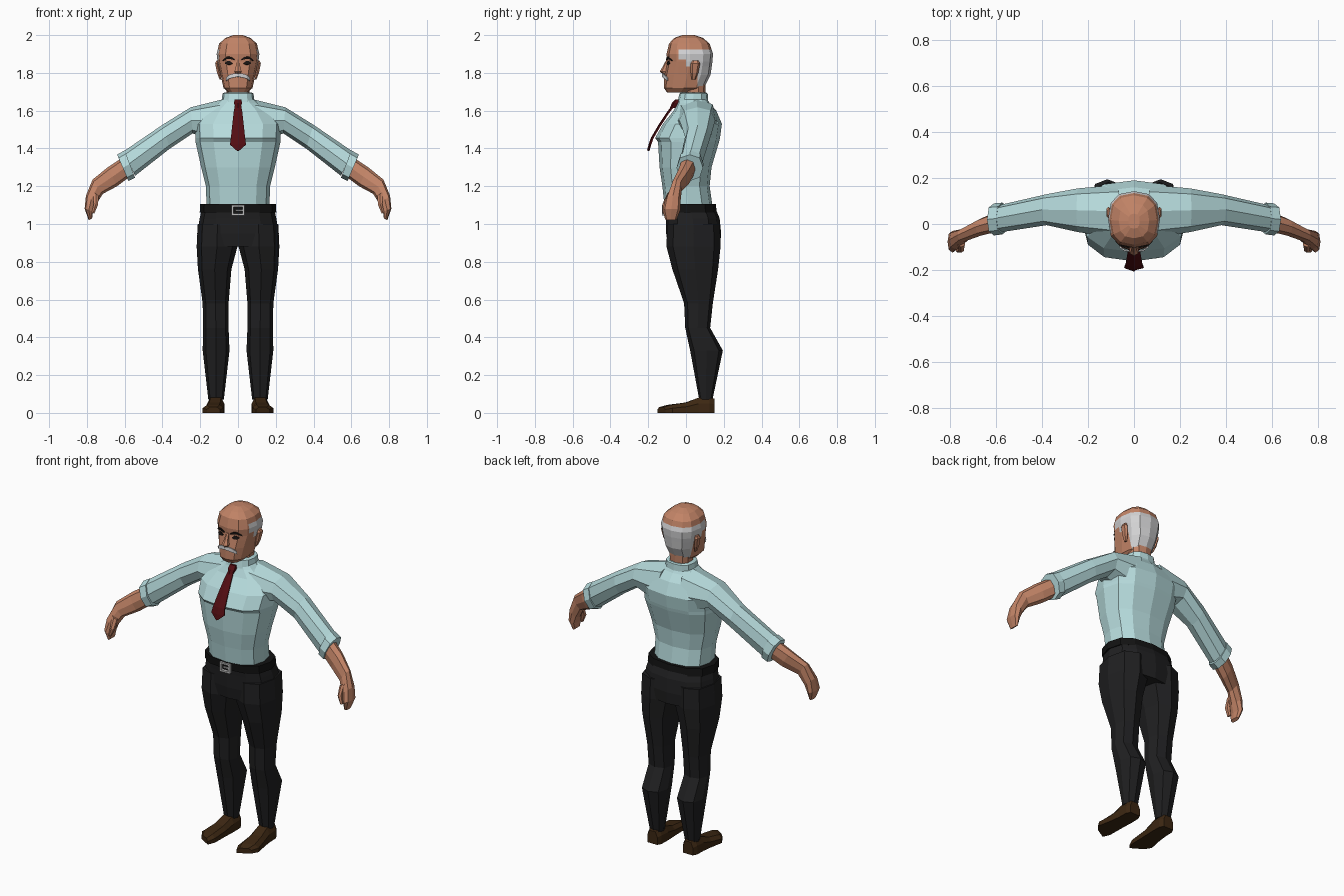
import bpy, bmesh
from math import sin, cos, pi, copysign
from mathutils import Vector
from mathutils.bvhtree import BVHTree

cube = bpy.data.objects.get("Cube")
if cube:
    bpy.data.objects.remove(cube)


def material(name, r, g, b):
    m = bpy.data.materials.new(name)
    m.use_nodes = True
    m.diffuse_color = (r, g, b, 1)
    bsdf = next(n for n in m.node_tree.nodes if n.type == 'BSDF_PRINCIPLED')
    bsdf.inputs["Base Color"].default_value = (r, g, b, 1)
    bsdf.inputs["Roughness"].default_value = 0.9
    return m


SKIN = material("skin", .54, .23, .135)
SHIRT = material("pale_blue_shirt", .47, .71, .72)
TROUSER = material("charcoal_trousers", .014, .014, .015)
BELT = material("black_belt", .006, .006, .006)
SHOE = material("brown_leather", .045, .02, .006)
TIE = material("dark_red_tie", .085, .004, .006)
HAIR = material("white_hair", .65, .65, .66)
METAL = material("silver_buckle", .5, .5, .5)
DARK = material("dark_eyes", .01, .007, .006)


def finish(name, bm, mats, mirror=False, thick=0):
    bmesh.ops.recalc_face_normals(bm, faces=bm.faces)
    me = bpy.data.meshes.new(name)
    bm.to_mesh(me)
    bm.free()
    ob = bpy.data.objects.new(name, me)
    bpy.context.collection.objects.link(ob)
    for m in mats:
        me.materials.append(m)
    if mirror:
        ob.modifiers.new("Mirror", 'MIRROR').use_mirror_merge = False
    if thick:
        mod = ob.modifiers.new("Solidify", 'SOLIDIFY')
        mod.thickness, mod.offset = thick, 0
    return ob


def loft_mesh(rings, caps=True):
    bm = bmesh.new()
    rows = [[bm.verts.new(p) for p in r] for r in rings]
    n = len(rows[0])
    for a, b in zip(rows, rows[1:]):
        for i in range(n):
            bm.faces.new((a[i], a[(i + 1) % n], b[(i + 1) % n], b[i]))
    if caps:
        bm.faces.new(rows[0])
        bm.faces.new(rows[-1])
    return bm


def loft(name, rings, mat, mirror=False):
    return finish(name, loft_mesh(rings), [mat], mirror)


def spow(v, p):
    return copysign(abs(v) ** p, v)


def oval(c, u, v, n, p):
    """Rounded section spanned by half axes u and v, first point at -v."""
    return [c + u * spow(sin(2 * pi * i / n), p) - v * spow(cos(2 * pi * i / n), p)
            for i in range(n)]


def level(z, x0, x1, y0, y1, n=12, p=.8):
    return oval(Vector(((x0 + x1) / 2, (y0 + y1) / 2, z)), Vector(((x1 - x0) / 2, 0, 0)),
                Vector((0, (y1 - y0) / 2, 0)), n, p)


def centred(rows, n=12, p=.8):
    return [level(z, -w, w, y0, y1, n, p) for z, w, y0, y1 in rows]


def limb(rows, n=8, p=.85):
    """Sections given by top and bottom (x, z) and a y range."""
    out = []
    for tx, tz, bx, bz, y0, y1 in rows:
        mid = Vector(((tx + bx) / 2, (y0 + y1) / 2, (tz + bz) / 2))
        out.append(oval(mid, Vector(((tx - bx) / 2, 0, (tz - bz) / 2)),
                        Vector((0, (y1 - y0) / 2, 0)), n, p))
    return out


# Shirt body with a chest crease, and the collar
loft("shirt_body", centred([
    (1.06, .165, -.11, .145), (1.20, .17, -.125, .125), (1.30, .195, -.14, .135),
    (1.435, .225, -.148, .175), (1.455, .225, -.163, .18), (1.53, .23, -.122, .19),
    (1.60, .17, -.065, .16), (1.64, .11, -.045, .125), (1.665, .08, -.035, .11)]), SHIRT)
loft("collar", centred([(1.645, .088, -.045, .118), (1.69, .082, -.035, .115),
                        (1.695, .074, -.028, .108)]), SHIRT)

# Sleeves, rolled cuffs, forearms with curled hands, thumbs
loft("sleeve", limb([
    (.06, 1.665, .10, 1.42, -.06, .17), (.25, 1.618, .24, 1.48, -.035, .155),
    (.40, 1.525, .36, 1.40, -.005, .13), (.605, 1.385, .545, 1.255, -.035, .085)]), SHIRT, True)
loft("rolled_cuff", limb([
    (.60, 1.39, .545, 1.245, -.045, .093), (.64, 1.367, .58, 1.228, -.05, .09)]), SHIRT, True)
loft("forearm_and_hand", limb([
    (.60, 1.36, .56, 1.26, -.03, .06), (.69, 1.30, .64, 1.20, -.05, .025),
    (.77, 1.235, .715, 1.16, -.078, -.02), (.805, 1.15, .75, 1.105, -.11, -.028),
    (.812, 1.08, .768, 1.065, -.125, -.03), (.79, 1.02, .772, 1.03, -.11, -.05)]), SKIN, True)
loft("thumb", limb([
    (.77, 1.17, .735, 1.15, -.10, -.07), (.765, 1.11, .74, 1.10, -.125, -.09),
    (.775, 1.06, .76, 1.055, -.125, -.10)], 6), SKIN, True)

# Trousers
loft("hips", centred([
    (1.085, .19, -.11, .155), (1.03, .203, -.107, .178), (.95, .216, -.105, .186),
    (.88, .205, -.095, .18)]), TROUSER)
loft("trouser_leg", [level(*r, n=8) for r in [
    (1.0, .005, .213, -.10, .18), (.88, .003, .219, -.103, .183), (.76, .035, .212, -.072, .17),
    (.58, .05, .187, -.01, .142), (.45, .05, .185, -.004, .128), (.33, .045, .187, .022, .195),
    (.07, .075, .157, .07, .14)]], TROUSER, True)

# Belt and buckle frame
loft("belt", centred([(1.06, .203, -.115, .163), (1.105, .2, -.118, .158)]), BELT)


def box(bm, x, y, z, sx, sy, sz):
    r = bmesh.ops.create_cube(bm, size=1)
    bmesh.ops.scale(bm, vec=(sx, sy, sz), verts=r["verts"])
    bmesh.ops.translate(bm, vec=(x, y, z), verts=r["verts"])


bm = bmesh.new()
for s in (-1, 1):
    box(bm, s * .029, -.119, 1.073, .012, .016, .056)
    box(bm, 0, -.119, 1.073 + s * .023, .058, .016, .01)
box(bm, .008, -.12, 1.073, .04, .012, .007)
finish("belt_buckle", bm, [METAL])


# Shoes, splayed at the toe
def shoe_ring(y, x0, x1, h, skew):
    m, w = (x0 + x1) / 2, (x1 - x0) / 2
    pts = [(-1, 0), (1, 0), (1, .6), (.6, 1), (-.6, 1), (-1, .6)]
    return [Vector((m + a * w, y + a * w * skew, b * h)) for a, b in pts]


loft("shoe", [shoe_ring(*r) for r in [
    (.15, .085, .15, .075, 0), (.125, .073, .162, .085, 0), (.065, .072, .164, .08, 0),
    (.0, .075, .172, .055, .1), (-.09, .077, .187, .042, .35),
    (-.13, .095, .165, .03, .6)]], SHOE, True)

# Tie: a flat strip hanging off the chest, plus a knot
bm = bmesh.new()
strip = [(.015, -.062, 1.63), (.022, -.092, 1.59), (.03, -.138, 1.52),
         (.037, -.176, 1.455), (.042, -.188, 1.42), (.006, -.197, 1.388)]
rows = [(bm.verts.new((-w, y, z)), bm.verts.new((0, y - .006, z)), bm.verts.new((w, y, z)))
        for w, y, z in strip]
for a, b in zip(rows, rows[1:]):
    for i in (0, 1):
        bm.faces.new((a[i], a[i + 1], b[i + 1], b[i]))
finish("tie", bm, [TIE], thick=.008)
loft("tie_knot", centred([(1.615, .014, -.085, -.05), (1.64, .024, -.075, -.03),
                          (1.66, .02, -.055, -.025)], 6), TIE)

# Neck and head; cuts along the hairline let whole faces take the hair colour
loft("neck", centred([(1.62, .06, -.015, .10), (1.78, .066, -.015, .105)], 10), SKIN)
bm = loft_mesh(centred([
    (1.695, .05, -.10, .04), (1.72, .077, -.117, .095), (1.79, .092, -.115, .13),
    (1.86, .108, -.10, .14), (1.90, .113, -.103, .143), (1.955, .1, -.09, .125),
    (1.985, .066, -.062, .09), (2.0, .025, -.02, .045)], 12, .78))
face = BVHTree.FromBMesh(bm)
for axis, cuts in ((2, (1.745, 1.835, 1.87, 1.925)), (1, (-.04, .0, .06))):
    for c in cuts:
        no = Vector((0, 0, 0))
        no[axis] = 1
        bmesh.ops.bisect_plane(bm, geom=bm.verts[:] + bm.edges[:] + bm.faces[:],
                               plane_co=no * c, plane_no=no)
for f in bm.faces:
    c = f.calc_center_median()
    edge = .06 if c.z < 1.835 else .0 if c.z < 1.87 else -.04
    f.material_index = int(c.y > edge and 1.72 < c.z < 1.925)
finish("head", bm, [SKIN, HAIR])

# Ears and nose
loft("ear", [level(*r, n=6) for r in [
    (1.765, .088, .098, .03, .05), (1.80, .09, .112, .025, .065),
    (1.85, .1, .122, .025, .075), (1.865, .1, .115, .035, .065)]], SKIN, True)
loft("nose", centred([(1.795, .014, -.125, -.09), (1.808, .021, -.139, -.09),
                      (1.83, .014, -.125, -.09), (1.87, .009, -.104, -.09)], 6), SKIN)


# Face details: ribbons of (x, low z, high z) laid on the head surface
def ribbon(name, pts, mat, lift):
    bm = bmesh.new()

    def on_face(x, z):
        hit = face.ray_cast(Vector((x, -1, z)), Vector((0, 1, 0)))[0]
        return bm.verts.new(hit - Vector((0, lift, 0)))
    rows = [(on_face(x, a), on_face(x, b)) for x, a, b in pts]
    for p, q in zip(rows, rows[1:]):
        bm.faces.new((p[0], q[0], q[1], p[1]))
    finish(name, bm, [mat], True, .006)


ribbon("eyebrow", [(.02, 1.868, 1.874), (.04, 1.873, 1.885), (.06, 1.875, 1.886),
                   (.08, 1.862, 1.868)], DARK, .005)
ribbon("eye", [(.03, 1.848, 1.852), (.042, 1.843, 1.862), (.056, 1.843, 1.862),
               (.068, 1.849, 1.853)], DARK, .003)
ribbon("moustache", [(0, 1.78, 1.795), (.02, 1.776, 1.797), (.045, 1.77, 1.79),
                     (.062, 1.758, 1.774)], HAIR, .009)
